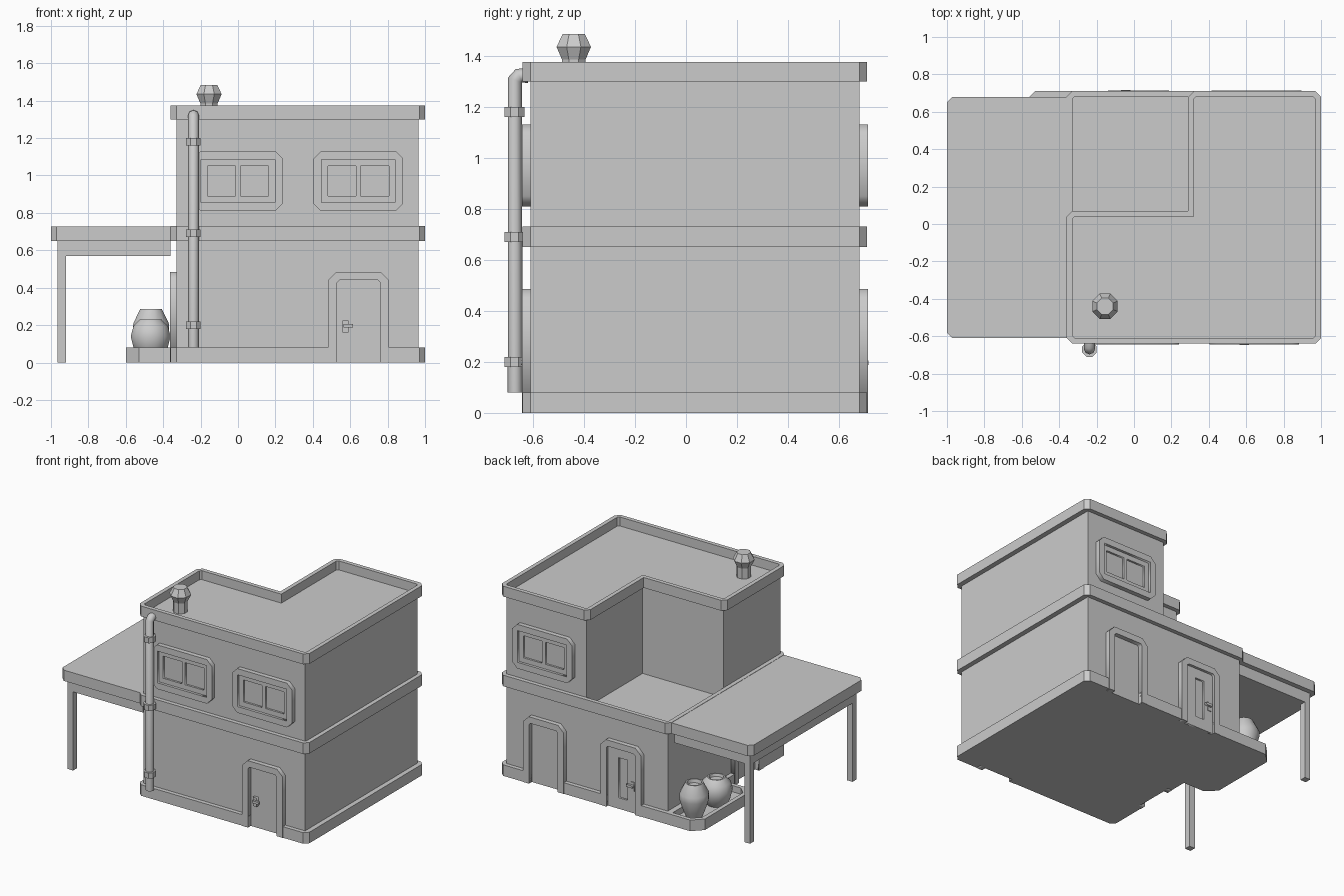
import bpy, bmesh
from math import pi, sin, cos
from mathutils import Vector, Matrix

if "Cube" in bpy.data.objects:
    bpy.data.objects.remove(bpy.data.objects["Cube"])


def finish(name, bm, smooth=False):
    bmesh.ops.recalc_face_normals(bm, faces=bm.faces)
    me = bpy.data.meshes.new(name)
    bm.to_mesh(me)
    bm.free()
    ob = bpy.data.objects.new(name, me)
    bpy.context.collection.objects.link(ob)
    if smooth:
        for p in me.polygons:
            p.use_smooth = True
        bpy.ops.object.select_all(action='DESELECT')
        ob.select_set(True)
        bpy.context.view_layer.objects.active = ob
        bpy.ops.object.shade_smooth_by_angle(angle=0.7)
    return ob


def chamfer(pts, cuts):
    """Cut each polygon corner by its own distance."""
    out = []
    for i, p in enumerate(pts):
        c = cuts[i] if isinstance(cuts, (list, tuple)) else cuts
        p = Vector(p)
        if c == 0:
            out.append(p)
            continue
        for q in (pts[i - 1], pts[(i + 1) % len(pts)]):
            out.append(p + (Vector(q) - p).normalized() * c)
    return out


def rect(x0, x1, y0, y1):
    return [(x0, y0), (x1, y0), (x1, y1), (x0, y1)]


def prism(name, pts, z0, z1, rim=0, depth=0):
    """Extruded outline, optionally with a sunken top inside a rim."""
    bm = bmesh.new()
    base = bm.faces.new([bm.verts.new((p[0], p[1], z1)) for p in pts])
    base.normal_update()
    low = [bm.verts.new((p[0], p[1], z0)) for p in pts]
    n = len(pts)
    top = list(base.verts)
    for i in range(n):
        j = (i + 1) % n
        bm.faces.new((low[i], low[j], top[j], top[i]))
    bm.faces.new(low[::-1])
    if rim:
        bmesh.ops.inset_region(bm, faces=[base], thickness=rim, use_even_offset=True)
        inner = list(base.verts)
        lip = [bm.verts.new(v.co) for v in inner]
        bm.faces.remove(base)
        for v in lip:
            v.co.z -= depth
        for i in range(n):
            j = (i + 1) % n
            bm.faces.new((inner[i], inner[j], lip[j], lip[i]))
        bm.faces.new(lip)
    return finish(name, bm)


def lathe(name, profile, sides, loc, smooth=False):
    bm = bmesh.new()
    rings = []
    for r, z in profile:
        rings.append([bm.verts.new((loc[0] + r * cos(2 * pi * (k + .5) / sides),
                                    loc[1] + r * sin(2 * pi * (k + .5) / sides), z))
                      for k in range(sides)])
    for a, b in zip(rings, rings[1:]):
        for k in range(sides):
            m = (k + 1) % sides
            bm.faces.new((a[k], a[m], b[m], b[k]))
    bm.faces.new(rings[0][::-1])
    bm.faces.new(rings[-1])
    return finish(name, bm, smooth)


def plate(name, loops, d0, d1, site):
    """Flat panel with holes on a wall; site = (wall point, turn about z)."""
    cu = bpy.data.curves.new(name, 'CURVE')
    cu.dimensions = '2D'
    cu.fill_mode = 'BOTH'
    cu.extrude = (d1 - d0) / 2
    for pts in loops:
        sp = cu.splines.new('POLY')
        sp.points.add(len(pts) - 1)
        for q, p in zip(sp.points, pts):
            q.co = (p[0], p[1], 0, 1)
        sp.use_cyclic_u = True
    ob = bpy.data.objects.new(name, cu)
    bpy.context.collection.objects.link(ob)
    ob.matrix_world = (Matrix.Translation(site[0]) @ Matrix.Rotation(site[1], 4, 'Z')
                       @ Matrix.Rotation(pi / 2, 4, 'X')
                       @ Matrix.Translation((0, 0, (d0 + d1) / 2)))
    bpy.ops.object.select_all(action='DESELECT')
    ob.select_set(True)
    bpy.context.view_layer.objects.active = ob
    bpy.ops.object.convert(target='MESH')


def window(name, site):
    plate(name + "_frame", [chamfer(rect(-.24, .24, -.16, .16), .04),
                            rect(-.197, .197, -.115, .115)], -.005, .033, site)
    plate(name + "_sash", [rect(-.2, .2, -.118, .118), rect(-.163, -.013, -.08, .08),
                           rect(.013, .163, -.08, .08)], -.005, .014, site)


def door(name, site, handle=None, slot=False):
    outer = chamfer(rect(-.163, .163, 0, .485), [0, 0, .045, .045])
    inner = chamfer(rect(-.115, .115, 0, .44), [0, 0, .012, .012])
    plate(name + "_frame", [[outer[0]] + outer[2:][::-1] + [outer[1]] + inner[1:] + [inner[0]]],
          -.005, .033, site)
    if slot:
        plate(name + "_panel", [rect(-.115, .115, 0, .44), rect(-.03, .04, .08, .37)],
              -.005, .014, site)
    if handle is not None:
        s = 1 if handle < 0 else -1
        plate(name + "_handle_plate", [rect(handle - .015, handle + .015, .16, .225)],
              0, .02, site)
        a, b = sorted((handle - s * .01, handle + s * .04))
        plate(name + "_handle_lever", [rect(a, b, .188, .206)], .02, .036, site)


# Walls of both storeys
prism("lower_walls", rect(-.33, .965, -.61, .68), 0, .655)
prism("upper_walls", [(-.33, -.61), (.965, -.61), (.965, .68), (.32, .68), (.32, .04), (-.33, .04)],
      .655, 1.305)

# Plinth, notched at each doorway
plinth = [(-.33, -.64), (.53, -.64), (.53, -.6), (.76, -.6), (.76, -.64), (.97, -.64), (1, -.61),
          (1, .68), (.97, .71), (.76, .71), (.76, .67), (.53, .67), (.53, .71), (.14, .71),
          (.14, .67), (-.09, .67), (-.09, .71), (-.36, .71), (-.36, -.09), (-.32, -.09),
          (-.32, -.32), (-.36, -.32), (-.36, -.61)]
prism("plinth", plinth, 0, .08)

# Floor band with sunken terrace, and L-shaped roof with parapet
prism("floor_band", chamfer(rect(-.36, 1, -.64, .71), .03), .65, .73, .03, .07)
roof = [(-.36, -.64), (1, -.64), (1, .71), (.29, .71), (.29, .07), (-.36, .07)]
prism("roof", chamfer(roof, [.03, .03, .03, .03, 0, .03]), 1.3, 1.375, .03, .065)

# Carport canopy and posts
prism("canopy", chamfer(rect(-1, -.34, -.61, .68), [.03, 0, 0, .03]), .65, .728)
prism("canopy_underside", rect(-.965, -.36, -.575, .645), .57, .65)
for label, y in (("front", -.575), ("back", .6)):
    prism(label + "_post", rect(-.965, -.92, y, y + .045), 0, .575)

# Planter and pots
prism("planter", chamfer(rect(-.6, -.34, .08, .71), [.07, 0, 0, .07]), 0, .08, .03, .045)
lathe("tall_pot", [(.05, .03), (.075, .09), (.1, .17), (.098, .21), (.06, .285), (.05, .285), (.045, .26)],
      12, (-.465, .57), True)
lathe("round_pot", [(.06, .03), (.095, .08), (.11, .14), (.095, .195), (.06, .23), (.05, .23), (.045, .21)],
      12, (-.467, .32), True)

# Roof vent
lathe("roof_vent", [(.05, 1.3), (.05, 1.385), (.073, 1.435), (.047, 1.485)], 8, (-.155, -.44))

# Drainpipe with elbow and clamps
cu = bpy.data.curves.new("drainpipe", 'CURVE')
cu.dimensions = '3D'
cu.bevel_depth = .029
cu.bevel_resolution = 2
cu.use_fill_caps = True
path = [(-.67, .08), (-.67, 1.305), (-.655, 1.322), (-.62, 1.322)]
sp = cu.splines.new('POLY')
sp.points.add(len(path) - 1)
for q, (y, z) in zip(sp.points, path):
    q.co = (-.238, y, z, 1)
pipe = bpy.data.objects.new("drainpipe", cu)
bpy.context.collection.objects.link(pipe)
for i, z in enumerate((.2, .69, 1.18)):
    lathe("pipe_clamp_%d" % (i + 1), [(.042, z - .02), (.042, z + .02)], 8, (-.238, -.672))

# Windows and doors
window("front_left_window", ((0, -.61, .97), 0))
window("front_right_window", ((.643, -.61, .97), 0))
window("back_window", ((.655, .68, .97), pi))
door("front_door", ((.645, -.61, 0), 0), handle=-.07)
door("back_right_door", ((.645, .68, 0), pi))
door("back_left_door", ((.025, .68, 0), pi), handle=.085, slot=True)
door("side_door", ((-.33, -.205, 0), -pi / 2))
